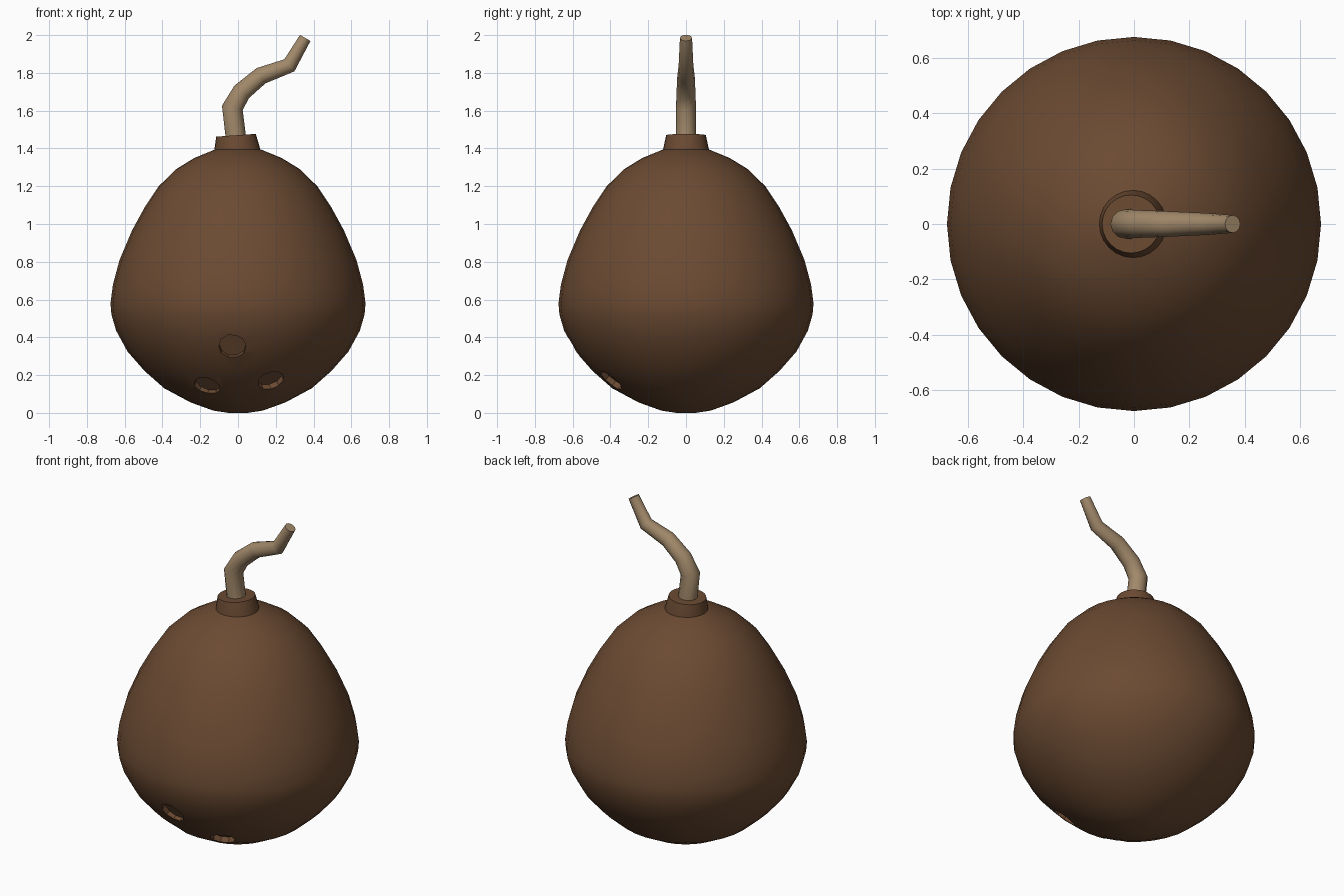
import bpy, bmesh, math
from mathutils import Vector, Matrix

if "Cube" in bpy.data.objects:
    bpy.data.objects.remove(bpy.data.objects["Cube"])


def material(name, rgb):
    m = bpy.data.materials.new(name)
    m.diffuse_color = (*rgb, 1)
    m.use_nodes = True
    m.node_tree.nodes["Principled BSDF"].inputs["Base Color"].default_value = m.diffuse_color
    return m


BROWN = material("dark brown", (0.147, 0.069, 0.032))
TAN = material("tan", (0.36, 0.25, 0.145))


def loft(name, rings, mat):
    """Skin a list of vertex rings, capping both ends."""
    bm = bmesh.new()
    vr = [[bm.verts.new(p) for p in ring] for ring in rings]
    n = len(rings[0])
    for a, b in zip(vr, vr[1:]):
        for i in range(n):
            j = (i + 1) % n
            bm.faces.new((a[i], a[j], b[j], b[i]))
    bm.faces.new(vr[0][::-1])
    bm.faces.new(vr[-1])
    bmesh.ops.recalc_face_normals(bm, faces=bm.faces)
    me = bpy.data.meshes.new(name)
    bm.to_mesh(me)
    bm.free()
    ob = bpy.data.objects.new(name, me)
    bpy.context.collection.objects.link(ob)
    me.materials.append(mat)
    return ob


def circle(r, z, n):
    return [Vector((r * math.cos(2 * math.pi * i / n), r * math.sin(2 * math.pi * i / n), z))
            for i in range(n)]


def select(ob):
    bpy.ops.object.select_all(action='DESELECT')
    ob.select_set(True)
    bpy.context.view_layer.objects.active = ob


def smooth(ob, deg):
    select(ob)
    bpy.ops.object.shade_smooth_by_angle(angle=math.radians(deg))


# Rounded body, wider near the bottom
profile = [(0.05, 0.001), (0.13, 0.012), (0.25, 0.055), (0.39, 0.13), (0.495, 0.222),
           (0.585, 0.325), (0.645, 0.435), (0.67, 0.52), (0.675, 0.58), (0.662, 0.68),
           (0.627, 0.81), (0.56, 0.968), (0.493, 1.09), (0.42, 1.20), (0.325, 1.292),
           (0.23, 1.35), (0.125, 1.393), (0.05, 1.41)]
profile[0] = (0.05, 0.0)
body = loft("body", [circle(r, z, 32) for r, z in profile], BROWN)

# Three shallow round dimples low on the front
for hx, hz in ((-0.03, 0.35), (-0.165, 0.14), (0.175, 0.17)):
    for (r0, z0), (r1, z1) in zip(profile, profile[1:]):
        if z0 <= hz < z1:
            r = r0 + (r1 - r0) * (hz - z0) / (z1 - z0)
            dr, dz = r1 - r0, z1 - z0
    y = -math.sqrt(r * r - hx * hx)
    normal = Vector((dz * hx / r, dz * y / r, -dr)).normalized()
    cutter = loft("dimple_cutter", [circle(0.072, -0.035, 10), circle(0.072, 0.1, 10)], BROWN)
    cutter.data.transform(Matrix.Translation((hx, y, hz)) @
                          normal.to_track_quat('Z', 'Y').to_matrix().to_4x4())
    mod = body.modifiers.new("dimple", 'BOOLEAN')
    mod.operation, mod.solver, mod.object = 'DIFFERENCE', 'EXACT', cutter
    select(body)
    bpy.ops.object.modifier_apply(modifier=mod.name)
    bpy.data.objects.remove(cutter)
smooth(body, 35)

# Slightly tilted collar on top
collar = loft("collar", [circle(0.125, -0.04, 24), circle(0.122, 0.0, 24),
                         circle(0.105, 0.078, 24)], BROWN)
collar.data.transform(Matrix.Translation((-0.005, 0, 1.392)) @ Matrix.Rotation(math.radians(-4), 4, 'Y'))
smooth(collar, 35)

# Bent, tapering stem: x, z, radius along its path
path = [(-0.008, 1.43, 0.054), (-0.03, 1.615, 0.053), (0.02, 1.70, 0.05),
        (0.122, 1.785, 0.046), (0.272, 1.84, 0.039), (0.356, 1.985, 0.032)]
pts = [Vector((x, 0, z)) for x, z, _ in path]
side = Vector((0, 1, 0))
rings = []
for i, p in enumerate(pts):
    before = (p - pts[i - 1]).normalized() if i else (pts[1] - p).normalized()
    after = (pts[i + 1] - p).normalized() if i < len(pts) - 1 else before
    tangent = (before + after).normalized()
    across = side.cross(tangent) / max(0.8, tangent.dot(before))
    rings.append([p + path[i][2] * (across * c.x + side * c.y) for c in circle(1, 0, 12)])
stem = loft("stem", rings, TAN)
smooth(stem, 50)
